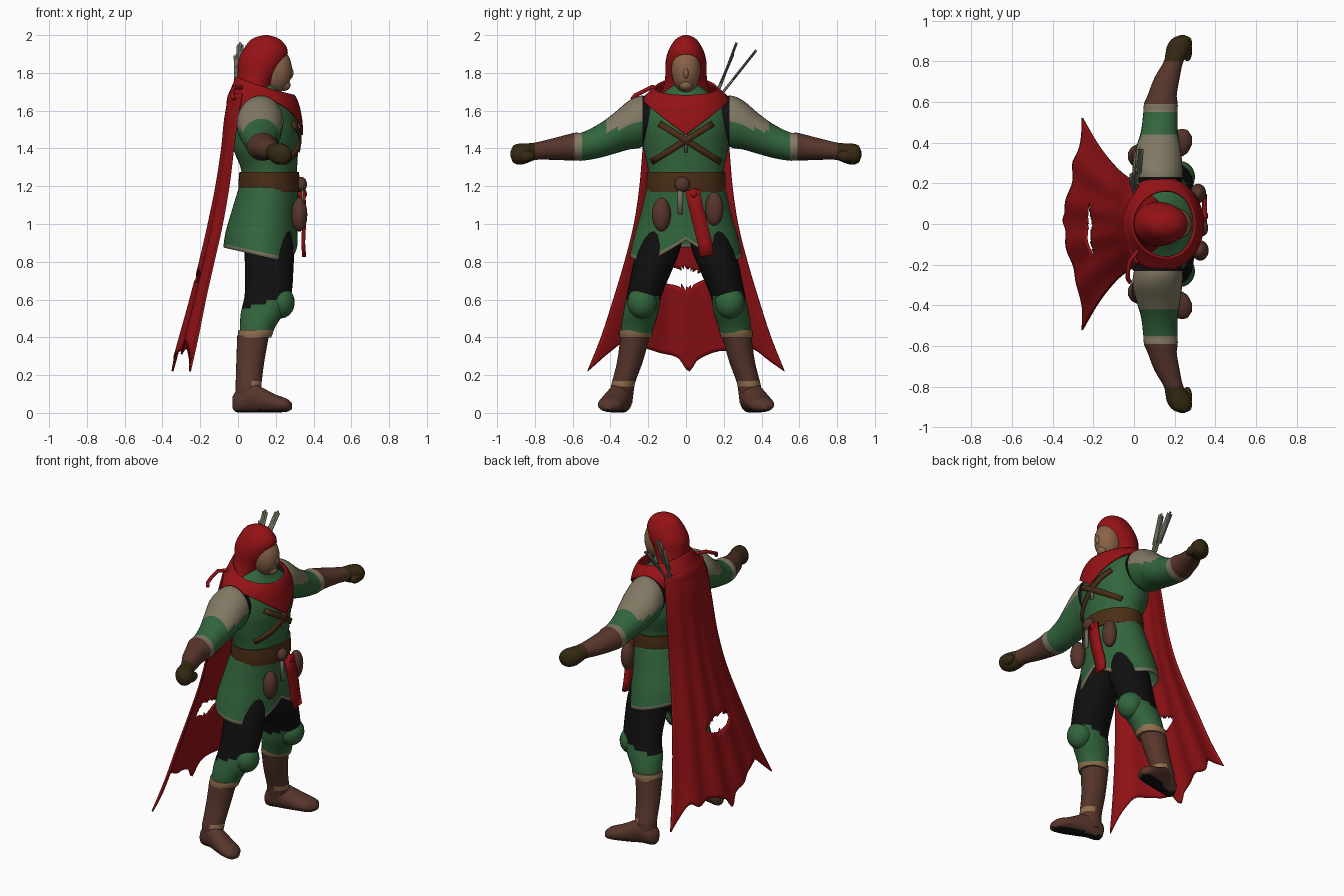
import bpy, bmesh, math
from mathutils import Vector

if "Cube" in bpy.data.objects:
    bpy.data.objects.remove(bpy.data.objects["Cube"])

def material(name, rgb):
    m = bpy.data.materials.new(name)
    m.diffuse_color = (*rgb, 1)
    m.use_nodes = True
    m.node_tree.nodes["Principled BSDF"].inputs["Base Color"].default_value = m.diffuse_color
    return m

RED = material("red cloth", (.30, .006, .008))
GREEN = material("green cloth", (.032, .13, .045))
BEIGE = material("beige linen", (.22, .19, .125))
LEATHER = material("brown leather", (.095, .036, .024))
BELT = material("belt brown", (.068, .027, .008))
GLOVE = material("dark glove", (.036, .022, .006))
SKIN = material("skin", (.25, .125, .065))
BLACK = material("black cloth", (.005, .005, .005))
TAN = material("tan trim", (.28, .16, .075))
GREY = material("grey feather", (.16, .16, .12))

def finish(name, bm, mats, rule=None, thick=0, angle=50):
    bmesh.ops.recalc_face_normals(bm, faces=bm.faces)
    for f in bm.faces:
        f.smooth = True
        if rule:
            f.material_index = mats.index(rule(f.calc_center_median()))
    me = bpy.data.meshes.new(name)
    bm.to_mesh(me)
    bm.free()
    ob = bpy.data.objects.new(name, me)
    bpy.context.collection.objects.link(ob)
    for m in mats:
        me.materials.append(m)
    if thick:
        mod = ob.modifiers.new("thickness", 'SOLIDIFY')
        mod.thickness, mod.offset = thick, 0
    bpy.ops.object.select_all(action='DESELECT')
    bpy.context.view_layer.objects.active = ob
    ob.select_set(True)
    bpy.ops.object.shade_smooth_by_angle(angle=math.radians(angle))
    return ob

def sample(table, p):
    """Smooth interpolation of rows (position, values...)."""
    t = sorted(table)
    p = min(max(p, t[0][0]), t[-1][0])
    i = max(k for k in range(len(t) - 1) if t[k][0] <= p)
    a, b, h = t[i], t[i + 1], t[i + 1][0] - t[i][0]
    u = (p - a[0]) / h
    lo, hi = t[max(i - 1, 0)], t[min(i + 2, len(t) - 1)]
    out = []
    for k in range(1, len(a)):
        ma = (b[k] - lo[k]) / (b[0] - lo[0]) * h
        mb = (hi[k] - a[k]) / (hi[0] - a[0]) * h
        out.append((2*u**3 - 3*u*u + 1)*a[k] + (u**3 - 2*u*u + u)*ma
                   + (3*u*u - 2*u**3)*b[k] + (u**3 - u*u)*mb)
    return out

def grid(bm, rows, wrap):
    n = len(rows[0])
    for a, b in zip(rows, rows[1:]):
        for j in range(n if wrap else n - 1):
            k = (j + 1) % n
            bm.faces.new((a[j], a[k], b[k], b[j]))

def loft(name, axis, table, mats, rule=None, side=1, steps=4, n=28):
    """Ellipse rings (position, centre a, centre b, radius a, radius b) along an axis."""
    t = sorted(table)
    ps = [a[0] + (b[0] - a[0]) * k / steps for a, b in zip(t, t[1:]) for k in range(steps)] + [t[-1][0]]
    bm, rows = bmesh.new(), []
    for p in ps:
        ca, cb, ra, rb = sample(t, p)
        row = []
        for j in range(n):
            th = 2 * math.pi * j / n
            a, b = ca + max(ra, .002) * math.cos(th), cb + max(rb, .002) * math.sin(th)
            x, y, z = {'z': (a, b, p), 'y': (a, p, b), 'x': (p, a, b)}[axis]
            row.append(bm.verts.new((x, y * side, z)))
        rows.append(row)
    grid(bm, rows, True)
    bm.faces.new(rows[0])
    bm.faces.new(rows[-1])
    fix = (lambda c: rule(Vector((c.x, c.y * side, c.z)))) if rule else None
    return finish(name, bm, mats, fix)

def drape(name, table, top, bottom, mats, trim=None, n=72, m=18):
    """Open cloth tube with a hem height that depends on direction."""
    bm, rows = bmesh.new(), []
    for i in range(m + 1):
        row = []
        for j in range(n):
            c, s = math.cos(2*math.pi*j/n), math.sin(2*math.pi*j/n)
            z = top(c, s) + (bottom(c, s) - top(c, s)) * i / m
            cx, rx, ry = sample(table, z)
            row.append(bm.verts.new((cx + rx * c, ry * s, z)))
        rows.append(row)
    grid(bm, rows, True)
    bm.faces.ensure_lookup_table()
    if trim:
        for f in bm.faces[-n:]:
            f.material_index = 1
    return finish(name, bm, mats, None, .012)

def ball(name, loc, rad, mat):
    bm = bmesh.new()
    bmesh.ops.create_uvsphere(bm, u_segments=24, v_segments=16, radius=1)
    for v in bm.verts:
        v.co = Vector(loc) + Vector(a * b for a, b in zip(v.co, rad))
    return finish(name, bm, [mat])

def ribbon(name, pts, w, mat, thick=.012):
    bm = bmesh.new()
    rows = [[bm.verts.new(Vector(p) + Vector(w)), bm.verts.new(Vector(p) - Vector(w))] for p in pts]
    grid(bm, rows, False)
    return finish(name, bm, [mat], None, thick)

def tube(name, pts, r, mat):
    cu = bpy.data.curves.new(name, 'CURVE')
    cu.dimensions, cu.bevel_depth, cu.use_fill_caps = '3D', r, True
    sp = cu.splines.new('POLY')
    sp.points.add(len(pts) - 1)
    for q, p in zip(sp.points, pts):
        q.co = (*p, 1)
    cu.materials.append(mat)
    bpy.context.collection.objects.link(bpy.data.objects.new(name, cu))

# Torso and collar
TORSO = [(1.12, .155, 0, .15, .20), (1.28, .165, 0, .147, .2), (1.4, .147, 0, .172, .225), (1.5, .15, 0, .176, .232),
         (1.62, .13, 0, .155, .225), (1.68, .13, 0, .10, .14), (1.74, .135, 0, .065, .065)]
loft("tunic_body", 'z', TORSO, [GREEN])

# Skirt with split front and beige hem
drape("tunic_skirt", [(1.2, .163, .15, .2), (1.05, .137, .17, .235), (.93, .122, .187, .27), (.77, .118, .197, .305)],
      lambda c, s: 1.2,
      lambda c, s: .83 - .045*c + (.13 * max(0, 1 - abs(s)/.7) if c > 0 else 0), [GREEN, BEIGE], True)

# Belt, buckle, pouches and sash
loft("belt", 'z', [(1.17, .165, 0, .161, .208), (1.22, .165, 0, .162, .21), (1.275, .165, 0, .158, .208)], [BELT])
ball("belt_buckle", (.335, -.02, 1.21), (.03, .04, .04), LEATHER)
ball("belt_knot", (.34, .04, 1.16), (.025, .025, .03), RED)
ball("left_pouch", (.325, -.13, 1.05), (.042, .05, .09), LEATHER)
ball("right_pouch", (.315, .15, 1.08), (.04, .048, .09), LEATHER)
ribbon("hanging_tool", [(.34, -.03, 1.2), (.345, -.03, 1.05)], (0, .014, 0), GREY)
ribbon("sash", [(.345, .035, 1.18), (.35, .05, 1.1), (.35, .075, 1.0), (.345, .10, .9), (.35, .11, .83)],
       (0, .038, .005), RED, .02)

# Crossed chest straps following the chest
def chest(y, z):
    cx, _, rx, ry = sample(TORSO, z)
    return (cx + rx * math.sqrt(max(0, 1 - (y / ry) ** 2)) + .005, y, z)
for s, nm in ((1, "right"), (-1, "left")):
    ribbon("chest_strap_" + nm, [chest(s * (-.18 + .032*k), 1.33 + .02*k) for k in range(11)],
           (0, -s * .009, .014), BELT, .014)
ribbon("chest_pendant", [chest(0, 1.38), chest(0, 1.48)], (0, .009, 0), GREY)

# Head, hood and cowl
ball("face", (.2, 0, 1.815), (.086, .078, .12), SKIN)
ball("nose", (.278, 0, 1.80), (.016, .014, .03), SKIN)
ball("chin", (.243, 0, 1.735), (.035, .035, .03), SKIN)
loft("hood", 'z', [(1.66, .06, 0, .10, .15), (1.72, .08, 0, .095, .122), (1.78, .1, 0, .103, .11), (1.86, .125, 0, .125, .108),
                   (1.92, .145, 0, .118, .092), (1.97, .147, 0, .085, .062), (1.99, .147, 0, .05, .038), (2.0, .147, 0, .01, .01)], [RED])
drape("cowl", [(1.78, .1, .105, .11), (1.72, .115, .145, .165), (1.66, .127, .18, .225), (1.56, .143, .19, .243), (1.45, .15, .19, .245)],
      lambda c, s: 1.73 - .05*c,
      lambda c, s: 1.64 - .05*max(0, -c) - (.17 * max(0, 1 - abs(s)*1.1) if c > 0 else 0), [RED])
tube("cowl_tie", [(.02, -.13, 1.72), (-.02, -.18, 1.725), (-.03, -.23, 1.70), (-.03, -.27, 1.68), (-.02, -.285, 1.66)], .011, RED)

# Arms, hands and legs on both sides
def arm_rule(c):
    if c.y < .235:
        return BLACK
    if c.y < .43 and c.z > 1.54 - .25 * (c.y - .22):
        return BEIGE
    return GREEN if c.y < .555 else BEIGE if c.y < .59 else LEATHER if c.y < .8 else GLOVE

def boot_rule(c):
    return TAN if .14 < c.z < .168 and c.x > .07 else LEATHER

for s, nm in ((1, "right"), (-1, "left")):
    loft(nm + "_arm", 'y', [(.16, .12, 1.57, .1, .08), (.23, .12, 1.545, .12, .135), (.3, .115, 1.525, .122, .13),
         (.38, .12, 1.48, .108, .108), (.46, .125, 1.44, .09, .09), (.55, .13, 1.41, .084, .075), (.59, .132, 1.41, .083, .073),
         (.63, .138, 1.405, .072, .068), (.72, .163, 1.395, .062, .055), (.8, .195, 1.385, .048, .046), (.84, .213, 1.375, .058, .052),
         (.88, .225, 1.37, .06, .056), (.915, .235, 1.37, .042, .044), (.928, .238, 1.37, .012, .015)],
         [BLACK, BEIGE, GREEN, LEATHER, GLOVE], arm_rule, s)
    ball(nm + "_thumb", (.262, s * .85, 1.36), (.024, .05, .03), GLOVE)
    loft(nm + "_leg", 'z', [(.4, .092, .265, .082, .08), (.46, .105, .256, .095, .087), (.53, .13, .24, .115, .093),
         (.62, .158, .222, .123, .092), (.75, .165, .182, .128, .106), (.85, .165, .15, .13, .115), (1.0, .16, .11, .12, .11)],
         [GREEN, BLACK], lambda c: GREEN if c.z < .555 + .3 * (c.x - .035) else BLACK, s)
    ball(nm + "_knee_pad", (.225, s * .232, .585), (.075, .078, .085), GREEN)
    loft(nm + "_boot_cuff", 'z', [(.4, .088, .268, .088, .084), (.42, .092, .266, .092, .088), (.44, .095, .264, .092, .088)], [TAN], None, s)
    loft(nm + "_boot_shaft", 'z', [(.05, .045, .34, .06, .055), (.14, .055, .335, .068, .062), (.17, .057, .328, .069, .062),
         (.27, .065, .297, .074, .068), (.41, .08, .268, .084, .078)], [TAN, LEATHER], boot_rule, s)
    loft(nm + "_foot", 'x', [(-.03, .335, .055, .015, .03), (-.01, .335, .06, .045, .056), (.06, .345, .085, .06, .082),
         (.12, .365, .07, .067, .068), (.2, .39, .05, .071, .047), (.26, .405, .04, .058, .034), (.285, .41, .035, .02, .016)],
         [BLACK, LEATHER], lambda c: BLACK if c.z < .014 else LEATHER, s)

# Cape with torn hem and a hole
CAPE = [(.2, -.36, -.26, .53), (.4, -.305, -.215, .45), (.6, -.25, -.175, .385), (.8, -.2, -.13, .325), (1.0, -.155, -.085, .275),
        (1.2, -.115, -.05, .245), (1.4, -.085, -.025, .228), (1.55, -.07, -.005, .215), (1.69, -.045, .02, .19)]
HEM = [(-1, .22), (-.85, .32), (-.7, .38), (-.5, .35), (-.3, .32), (-.08, .29), (.03, .22), (.12, .28),
       (.4, .33), (.6, .31), (.75, .34), (.9, .27), (1, .22)]
bm, rows = bmesh.new(), []
for i in range(61):
    row = []
    for j in range(57):
        u = -1 + 2 * j / 56
        z = 1.69 + (sample(HEM, u)[0] - 1.69) * i / 60
        xc, xe, w = sample(CAPE, z)
        fold = .008 * math.cos(u * 14) * (i / 60)
        row.append(bm.verts.new((xc + (xe - xc) * u * u + fold, w * u, z)))
    rows.append(row)
grid(bm, rows, False)
hole = [f for f in bm.faces for c in [f.calc_center_median()] if ((c.y + .03) / .125) ** 2 + ((c.z - .715) / .05) ** 2 < 1]
bmesh.ops.delete(bm, geom=hole, context='FACES')
finish("cape", bm, [RED], None, .01)

# Arrows behind the shoulder
for k, (a, b) in enumerate((((.0, .14, 1.62), (.012, .268, 1.96)), ((.01, .15, 1.64), (.03, .372, 1.92)), ((.0, .13, 1.62), (-.005, .25, 1.9)))):
    a, b = Vector(a), Vector(b)
    tube(f"arrow_shaft_{k}", [a, b], .007, GREY)
    mid = [a.lerp(b, t) for t in (.45, .6, .97)]
    ribbon(f"arrow_feather_{k}", mid, (.018, 0, 0), GREY, .006)
